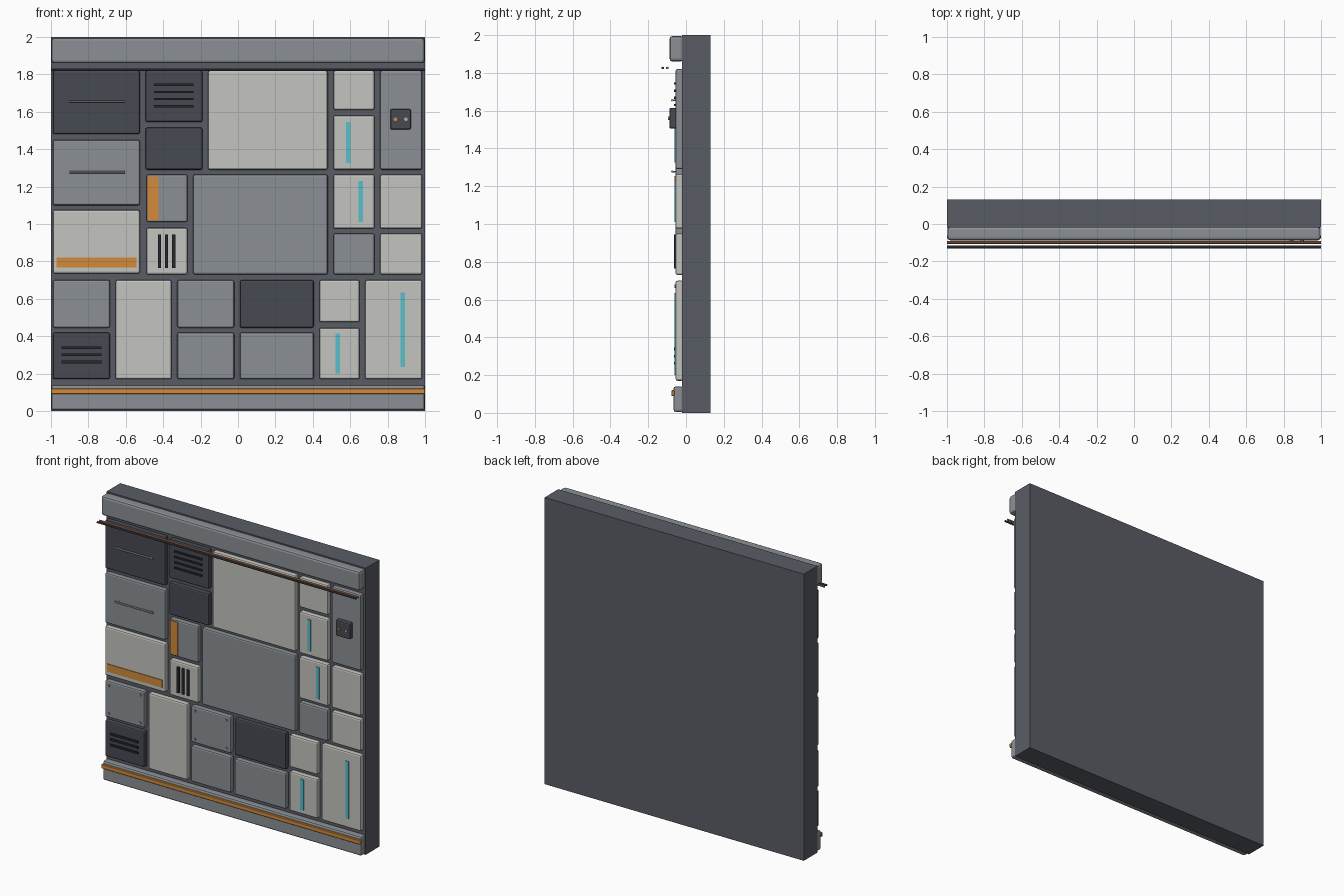
import bpy, math


def material(name, r, g, b):
    m = bpy.data.materials.new(name)
    m.diffuse_color = (r, g, b, 1)
    return m


FRAME = material("slate grey", 0.10, 0.108, 0.13)
MID = material("mid grey", 0.26, 0.28, 0.30)
LIGHT = material("pale grey", 0.55, 0.55, 0.52)
DARK = material("dark grey", 0.062, 0.068, 0.085)
BLACK = material("near black", 0.02, 0.022, 0.027)
METAL = material("brushed metal", 0.42, 0.42, 0.40)
ORANGE = material("orange", 0.64, 0.26, 0.045)
CYAN = material("cyan", 0.10, 0.52, 0.60)
COPPER = material("copper", 0.45, 0.19, 0.08)

FACE = -0.055   # front plane of the panels
BACK = -0.02    # front plane of the backing slab


def box(name, x0, x1, z0, z1, y0, y1, mat, bevel=0.0, segments=2):
    bpy.ops.mesh.primitive_cube_add(
        size=1, location=((x0 + x1) / 2, (y0 + y1) / 2, (z0 + z1) / 2))
    ob = bpy.context.object
    ob.name = name
    ob.scale = (x1 - x0, y1 - y0, z1 - z0)
    bpy.ops.object.transform_apply(location=False, rotation=False, scale=True)
    ob.data.materials.append(mat)
    if bevel:
        mod = ob.modifiers.new("edge", 'BEVEL')
        mod.width = bevel
        mod.segments = segments
    return ob


def rod(name, loc, length, radius, axis, mat, sides=10):
    rot = (0, math.pi / 2, 0) if axis == 'x' else (math.pi / 2, 0, 0)
    bpy.ops.mesh.primitive_cylinder_add(
        vertices=sides, radius=radius, depth=length, location=loc, rotation=rot)
    ob = bpy.context.object
    ob.name = name
    ob.data.materials.append(mat)
    bpy.ops.object.shade_smooth_by_angle()
    return ob


def plate(name, x0, x1, z0, z1, mat, depth=0.005):
    return box(name, x0, x1, z0, z1, FACE - depth, FACE + 0.002, mat)


def handle(x0, x1, z):
    rod("handle_bar", ((x0 + x1) / 2, -0.073, z), x1 - x0, 0.006, 'x', METAL)
    for x in (x0 + 0.02, x1 - 0.02):
        rod("handle_post", (x, -0.063, z), 0.02, 0.004, 'y', METAL)


def screws(x0, x1, z0, z1, inset=0.03):
    for x in (x0 + inset, x1 - inset):
        for z in (z0 + inset, z1 - inset):
            rod("screw", (x, FACE - 0.002, z), 0.01, 0.009, 'y', MID, 8)


# Backing slab and horizontal rails
box("backing_slab", -1, 1, 0, 2, BACK, 0.13, FRAME)
box("top_rail", -0.998, 0.998, 1.86, 1.995, -0.087, BACK + 0.005, MID, 0.015)
box("bottom_rail", -0.998, 0.998, 0.005, 0.14, -0.066, BACK + 0.005, MID, 0.012)
box("rail_stripe", -1, 1, 0.09, 0.12, -0.078, -0.06, ORANGE, 0.003, 1)

# Cables in front of the gap under the top rail
rod("rear_cable", (0, -0.099, 1.826), 2.0, 0.007, 'x', COPPER)
rod("front_cable", (0, -0.123, 1.826), 2.0, 0.007, 'x', DARK)

# Panels: x0, x1, z0, z1, colour
panels = [
    (-0.99, -0.525, 1.48, 1.82, DARK),
    (-0.99, -0.525, 1.10, 1.45, MID),
    (-0.99, -0.525, 0.735, 1.075, LIGHT),
    (-0.99, -0.685, 0.445, 0.70, MID),
    (-0.99, -0.685, 0.17, 0.42, DARK),
    (-0.655, -0.355, 0.17, 0.70, LIGHT),
    (-0.325, -0.02, 0.445, 0.70, MID),
    (-0.325, -0.02, 0.17, 0.42, MID),
    (0.01, 0.405, 0.445, 0.70, DARK),
    (0.01, 0.405, 0.17, 0.42, MID),
    (0.435, 0.65, 0.475, 0.70, LIGHT),
    (0.435, 0.65, 0.17, 0.445, LIGHT),
    (0.68, 0.985, 0.17, 0.70, LIGHT),
    (-0.495, -0.19, 1.545, 1.82, DARK),
    (-0.495, -0.19, 1.29, 1.515, DARK),
    (-0.49, -0.27, 1.01, 1.265, MID),
    (-0.49, -0.27, 0.73, 0.98, LIGHT),
    (-0.16, 0.48, 1.29, 1.82, LIGHT),
    (-0.24, 0.48, 0.73, 1.265, MID),
    (0.51, 0.73, 1.61, 1.82, LIGHT),
    (0.51, 0.73, 1.29, 1.58, LIGHT),
    (0.51, 0.73, 0.975, 1.265, LIGHT),
    (0.51, 0.73, 0.73, 0.95, MID),
    (0.76, 0.985, 1.29, 1.82, MID),
    (0.76, 0.985, 0.975, 1.265, LIGHT),
    (0.76, 0.985, 0.73, 0.95, LIGHT),
]
for x0, x1, z0, z1, mat in panels:
    box("panel", x0, x1, z0, z1, FACE, BACK + 0.005, mat, 0.01)

# Drawer handles and corner screws
for z in (1.655, 1.277):
    handle(-0.90, -0.605, z)
screws(-0.99, -0.685, 0.445, 0.70)
screws(-0.325, -0.02, 0.445, 0.70)

# Vent bars
for z in (0.262, 0.30, 0.338):
    box("vent_bar", -0.945, -0.73, z - 0.007, z + 0.007, -0.064, FACE + 0.002, BLACK)
for z in (1.63, 1.668, 1.706, 1.744):
    box("vent_bar", -0.45, -0.237, z - 0.006, z + 0.006, -0.064, FACE + 0.002, BLACK)
for x in (-0.42, -0.382, -0.344):
    box("vent_bar", x - 0.009, x + 0.009, 0.765, 0.945, -0.064, FACE + 0.002, BLACK)

# Orange markings and cyan light strips
plate("orange_band", -0.97, -0.543, 0.767, 0.82, ORANGE)
plate("orange_band", -0.483, -0.425, 1.02, 1.255, ORANGE)
for x, z0, z1 in ((0.59, 1.325, 1.545), (0.655, 1.01, 1.23),
                  (0.534, 0.20, 0.415), (0.882, 0.235, 0.635)):
    plate("light_strip", x - 0.012, x + 0.012, z0, z1, CYAN)

# Small control box with two indicator studs
box("control_box", 0.815, 0.925, 1.505, 1.615, -0.088, FACE + 0.005, DARK, 0.008)
for x, mat in ((0.842, ORANGE), (0.898, METAL)):
    rod("indicator", (x, -0.09, 1.56), 0.012, 0.01, 'y', mat, 12)
